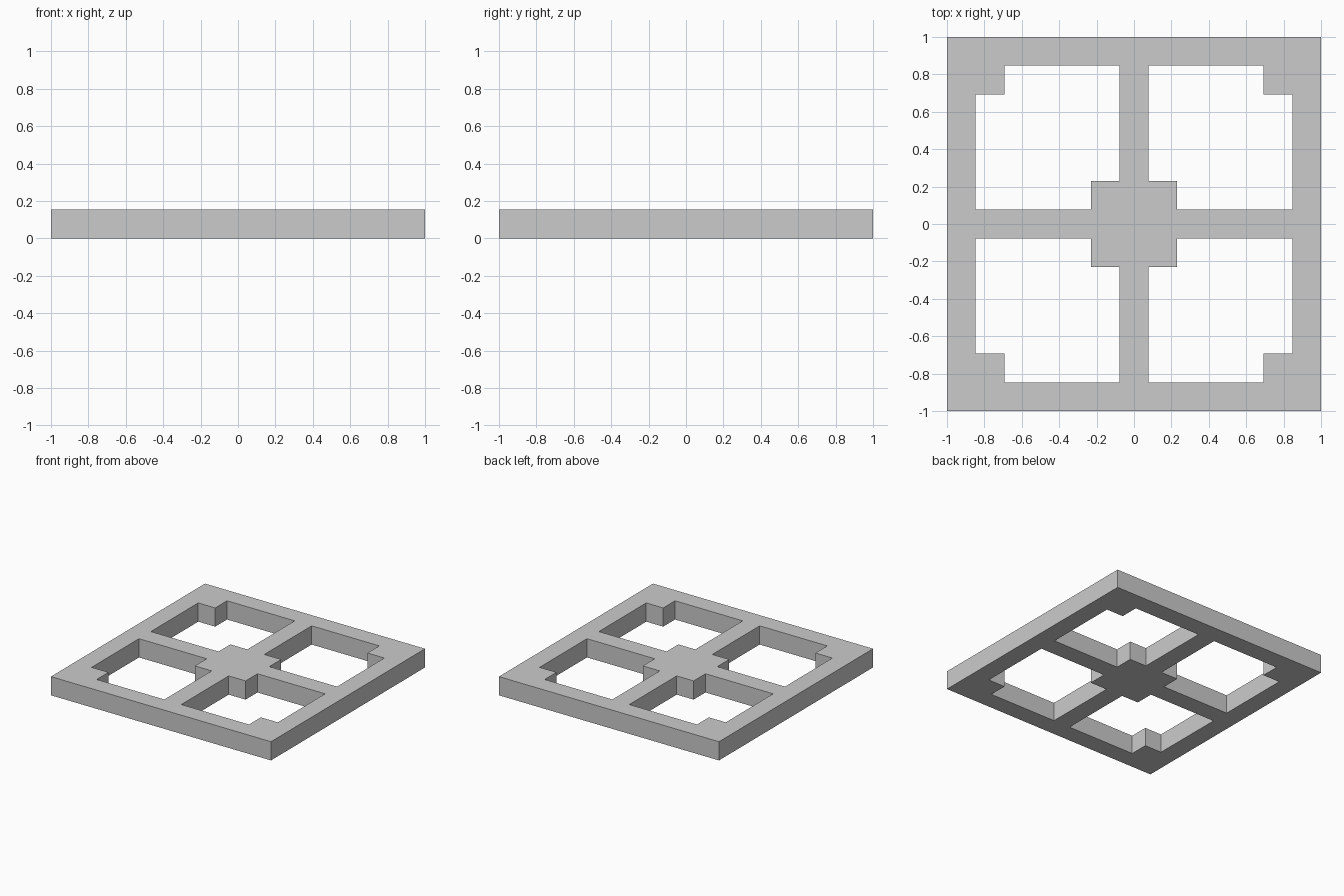
import bpy, bmesh

if "Cube" in bpy.data.objects:
    bpy.data.objects.remove(bpy.data.objects["Cube"])

N = 13                 # the panel is laid out on a 13 x 13 module
CELL = 2 / N


def is_open(i, j):
    """True where a module cell belongs to one of the four openings."""
    a, b = abs(i - N // 2), abs(j - N // 2)
    in_quadrant = 1 <= a <= 5 and 1 <= b <= 5
    centre_block = a <= 1 and b <= 1
    corner_block = a == 5 and b == 5
    return in_quadrant and not centre_block and not corner_block


# Flat outline: full square with the openings removed
bm = bmesh.new()
bmesh.ops.create_grid(bm, x_segments=N, y_segments=N, size=1)
holes = []
for f in bm.faces:
    c = f.calc_center_median()
    if is_open(int((c.x + 1) / CELL), int((c.y + 1) / CELL)):
        holes.append(f)
bmesh.ops.delete(bm, geom=holes, context='FACES')
mesh = bpy.data.meshes.new("window_frame")
bm.to_mesh(mesh)
bm.free()

frame = bpy.data.objects.new("window_frame", mesh)
bpy.context.collection.objects.link(frame)

# Thickness, one module high, rising from z = 0
solid = frame.modifiers.new("thickness", 'SOLIDIFY')
solid.thickness = CELL
solid.offset = 1
